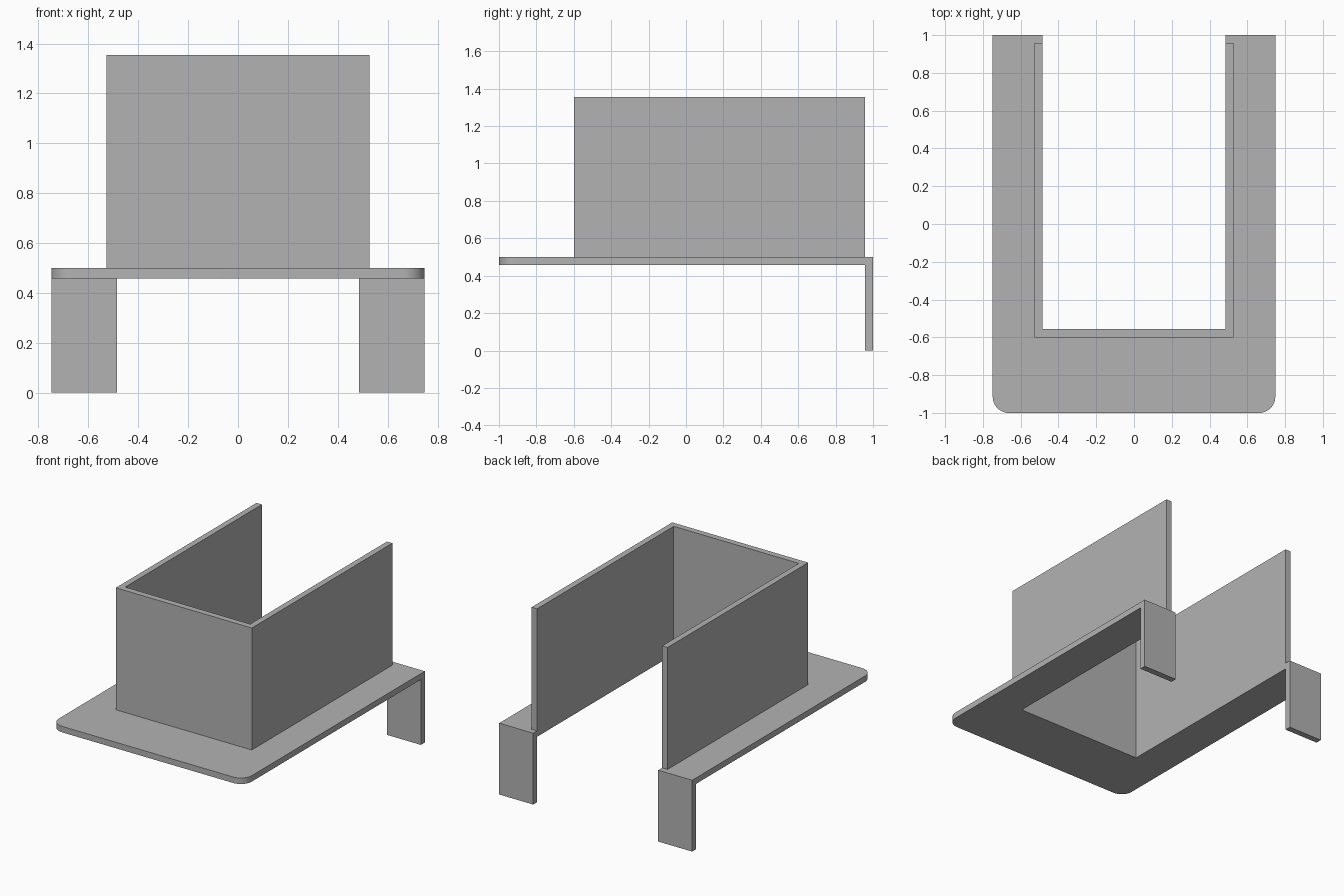
import bpy
import bmesh
from math import sin, cos, pi

cube = bpy.data.objects.get("Cube")
if cube:
    bpy.data.objects.remove(cube, do_unlink=True)

# Main dimensions
HALF_W, HALF_L = 0.748, 1.0
SLOT_X, SLOT_Y = 0.485, -0.557
WALL_X, WALL_Y = 0.527, -0.6
BACK_Y = 0.957
PLATE_LOW, PLATE_TOP, WALL_TOP = 0.458, 0.5, 1.355
RADIUS = 0.085

grey = bpy.data.materials.new("plain grey")
grey.use_nodes = True
colour = (0.45, 0.45, 0.45, 1)
grey.diffuse_color = colour
grey.node_tree.nodes["Principled BSDF"].inputs["Base Color"].default_value = colour


def extrude(name, outline, low, high):
    """Make a solid from a counter-clockwise outline in plan."""
    bm = bmesh.new()
    base = bm.faces.new([bm.verts.new((x, y, low)) for x, y in outline])
    result = bmesh.ops.extrude_face_region(bm, geom=[base], use_keep_orig=True)
    top = [v for v in result["geom"] if isinstance(v, bmesh.types.BMVert)]
    bmesh.ops.translate(bm, verts=top, vec=(0, 0, high - low))
    bmesh.ops.recalc_face_normals(bm, faces=bm.faces)
    mesh = bpy.data.meshes.new(name)
    bm.to_mesh(mesh)
    bm.free()
    mesh.materials.append(grey)
    obj = bpy.data.objects.new(name, mesh)
    bpy.context.collection.objects.link(obj)
    return obj


def mirrored(half):
    """Complete a right-half outline with its left-right reflection."""
    return half + [(-x, y) for x, y in reversed(half)]


# U-shaped base plate with rounded front corners
corner = [(HALF_W - RADIUS + RADIUS * cos(a), -HALF_L + RADIUS + RADIUS * sin(a))
          for a in (-pi / 2 + i * pi / 24 for i in range(13))]
plate = extrude("base_plate", mirrored(
    corner + [(HALF_W, HALF_L), (SLOT_X, HALF_L), (SLOT_X, SLOT_Y)]),
    PLATE_LOW, PLATE_TOP)
bpy.context.view_layer.objects.active = plate
plate.select_set(True)
bpy.ops.object.shade_smooth_by_angle()

# Three-sided upright wall, open at the back
extrude("upright_wall", mirrored(
    [(WALL_X, WALL_Y), (WALL_X, BACK_Y), (SLOT_X, BACK_Y), (SLOT_X, SLOT_Y)]),
    PLATE_TOP, WALL_TOP)

# Flat back legs
for side, x0, x1 in (("left", SLOT_X, HALF_W), ("right", -HALF_W, -SLOT_X)):
    extrude(side + "_back_leg",
            [(x0, BACK_Y), (x1, BACK_Y), (x1, HALF_L), (x0, HALF_L)],
            0, PLATE_LOW)
